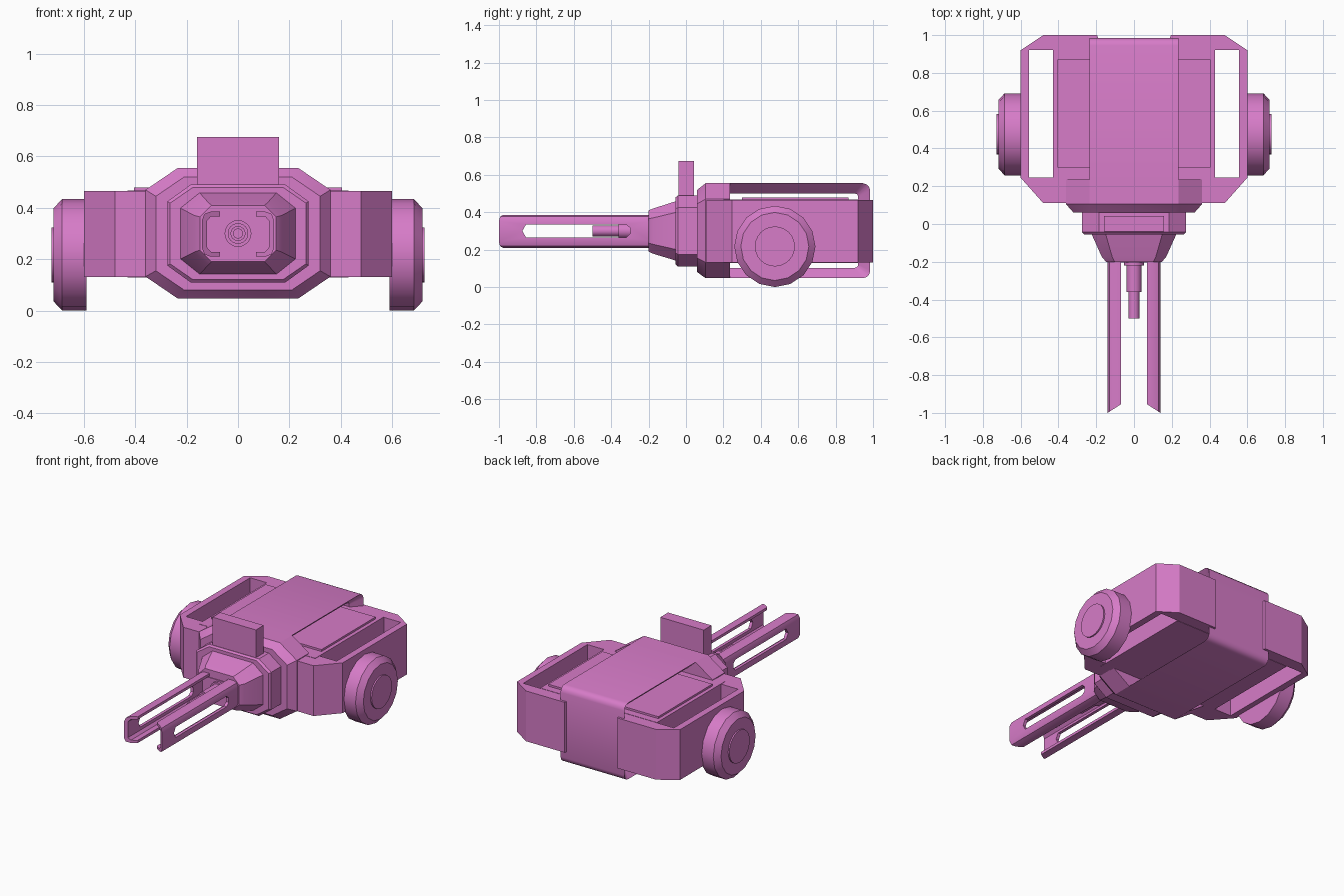
import bpy, bmesh
from math import sin, cos, pi

if "Cube" in bpy.data.objects:
    bpy.data.objects.remove(bpy.data.objects["Cube"])

mat = bpy.data.materials.new("magenta")
mat.diffuse_color = (0.68, 0.2, 0.58, 1)
mat.use_nodes = True
mat.node_tree.nodes["Principled BSDF"].inputs["Base Color"].default_value = mat.diffuse_color


def loft(name, sections, mirror=False, smooth=True):
    """Skin a list of equal-length closed loops and cap both ends."""
    bm = bmesh.new()
    rings = [[bm.verts.new(p) for p in s] for s in sections]
    n = len(rings[0])
    for a, b in zip(rings, rings[1:]):
        for i in range(n):
            j = (i + 1) % n
            bm.faces.new((a[i], a[j], b[j], b[i]))
    bm.faces.new(rings[0])
    bm.faces.new(rings[-1])
    bmesh.ops.recalc_face_normals(bm, faces=bm.faces)
    me = bpy.data.meshes.new(name)
    bm.to_mesh(me)
    bm.free()
    ob = bpy.data.objects.new(name, me)
    bpy.context.collection.objects.link(ob)
    me.materials.append(mat)
    if smooth:
        bpy.ops.object.select_all(action='DESELECT')
        ob.select_set(True)
        bpy.context.view_layer.objects.active = ob
        bpy.ops.object.shade_smooth_by_angle(angle=pi / 6)
    if mirror:
        ob.modifiers.new("mirror", 'MIRROR')
    return ob


def box(name, x, y, z):
    loop = [(x[0], y[0]), (x[1], y[0]), (x[1], y[1]), (x[0], y[1])]
    return loft(name, [[(px, py, h) for px, py in loop] for h in z], smooth=False)


def octagon(y, hx, zlo, zhi, cx, cz):
    """Chamfered rectangle standing in the XZ plane."""
    return [(hx, y, zlo + cz), (hx, y, zhi - cz), (hx - cx, y, zhi), (cx - hx, y, zhi),
            (-hx, y, zhi - cz), (-hx, y, zlo + cz), (cx - hx, y, zlo), (hx - cx, y, zlo)]


def ring_y(y, r, z=0.3, n=24):
    return [(r * cos(2 * pi * i / n), y, z + r * sin(2 * pi * i / n)) for i in range(n)]


def ring_x(x, r, y=0.475, z=0.217, n=16):
    return [(x, y + r * cos(2 * pi * i / n), z + r * sin(2 * pi * i / n)) for i in range(n)]


# Octagonal collar, neck ring and tapered nozzle
loft("collar", [octagon(0.06, 0.32, 0.08, 0.52, 0.11, 0.075),
                octagon(0.105, 0.36, 0.047, 0.555, 0.125, 0.085),
                octagon(0.235, 0.36, 0.047, 0.555, 0.125, 0.085)])
loft("neck_ring", [octagon(-0.055, 0.265, 0.12, 0.48, 0.09, 0.062),
                   octagon(-0.043, 0.275, 0.11, 0.49, 0.09, 0.065),
                   octagon(0.07, 0.275, 0.11, 0.49, 0.09, 0.065)])
loft("nozzle", [octagon(-0.2, 0.148, 0.19, 0.41, 0.045, 0.045),
                octagon(-0.175, 0.17, 0.178, 0.42, 0.055, 0.05),
                octagon(-0.05, 0.226, 0.14, 0.46, 0.075, 0.06)])
box("nozzle_plate", (-0.098, 0.098), (-0.205, -0.19), (0.245, 0.36))

# Stepped hollow barrel
loft("barrel", [ring_y(y, r) for y, r in
                [(-0.19, 0.052), (-0.22, 0.052), (-0.22, 0.04), (-0.36, 0.04),
                 (-0.36, 0.029), (-0.5, 0.029), (-0.5, 0.018), (-0.4, 0.018)]])

# Twin channel rails with long slots
channel = [(0.07, 0.385), (0.107, 0.385), (0.131, 0.376), (0.14, 0.352), (0.14, 0.243),
           (0.131, 0.219), (0.107, 0.21), (0.07, 0.21), (0.07, 0.228), (0.105, 0.228),
           (0.12, 0.245), (0.12, 0.35), (0.105, 0.367), (0.07, 0.367)]
rail = loft("rail", [[(x, -0.955 - (x - 0.07) * 0.643, z) for x, z in channel],
                     [(x, -0.18, z) for x, z in channel]])
slot = [(-0.875, 0.3), (-0.855, 0.265), (-0.32, 0.265), (-0.298, 0.285),
        (-0.298, 0.315), (-0.32, 0.335), (-0.855, 0.335)]
cutter = loft("slot_cutter", [[(x, y, z) for y, z in slot] for x in (0.09, 0.2)], smooth=False)
cutter.hide_render = True
cutter.hide_set(True)
cut = rail.modifiers.new("slot", 'BOOLEAN')
cut.operation = 'DIFFERENCE'
cut.object = cutter
rail.modifiers.new("mirror", 'MIRROR')

# Sight block on top of the neck
box("sight_block", (-0.16, 0.16), (-0.04, 0.042), (0.48, 0.675))

# Inner body and its raised plate
box("inner_body", (-0.43, 0.43), (0.2, 0.92), (0.128, 0.467))
box("raised_plate", (-0.405, 0.405), (0.3, 0.87), (0.46, 0.48))

# Side frames: open loops around the inner body
frame = [(0.1, 0.11), (0.48, 0.11), (0.6, 0.245), (0.6, 0.92), (0.48, 1.0), (0.195, 1.0),
         (0.17, 0.92), (0.555, 0.92), (0.555, 0.245), (0.1, 0.245)]
loft("side_frame", [[(x, y, z) for x, y in frame] for z in (0.13, 0.465)],
     mirror=True, smooth=False)

# Wrap-around strap, wider on its outer face
half = [(0.2, 0.555, 0.2, 0.5), (0.945, 0.555, 0.9, 0.5), (0.965, 0.549, 0.912, 0.497),
        (0.979, 0.535, 0.918, 0.491), (0.985, 0.515, 0.92, 0.48)]
path = half + [(a, 0.602 - b, c, 0.602 - d) for a, b, c, d in reversed(half)]
loft("strap", [[(-0.235, oy, oz), (0.235, oy, oz), (0.175, iy, iz), (-0.175, iy, iz)]
               for oy, oz, iy, iz in path])

# Side discs with raised hubs
loft("side_disc", [ring_x(x, r) for x, r in
                   [(0.59, 0.217), (0.685, 0.217), (0.718, 0.182), (0.718, 0.11)]], mirror=True)
loft("disc_hub", [ring_x(x, r, n=24) for x, r in
                  [(0.71, 0.107), (0.727, 0.107)]], mirror=True)
